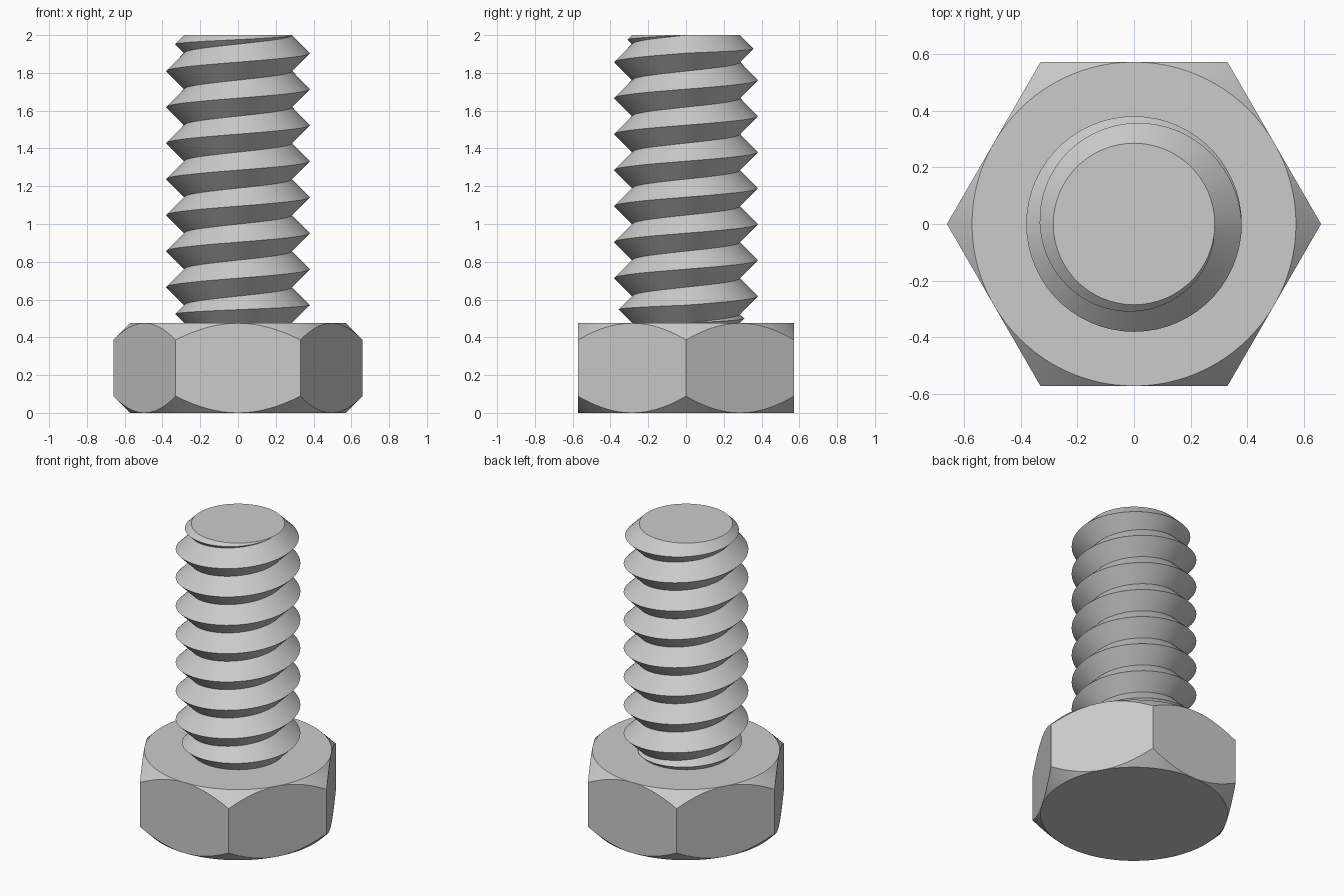
import bpy
import bmesh
from math import cos, sin, pi, radians

cube = bpy.data.objects.get("Cube")
if cube:
    bpy.data.objects.remove(cube, do_unlink=True)

HEAD_TOP, TOP = 0.475, 2.0
FLAT = 0.5716                 # centre to flat of the hexagon
ROOT = 0.285                  # thread root radius
TURNS, STEPS = 8, 60          # thread turns and segments per turn
PITCH = (TOP - HEAD_TOP) / TURNS
SIDE_STEPS = 16               # segments along each hexagon side

steel = bpy.data.materials.new("steel_grey")
steel.use_nodes = True
colour = (0.6, 0.6, 0.6, 1)
steel.diffuse_color = colour
steel.node_tree.nodes["Principled BSDF"].inputs["Base Color"].default_value = colour


def loft(name, columns, caps):
    """Skin columns of (angle, radius, z) points; caps are (row, first, last)."""
    bm = bmesh.new()
    grid = [[bm.verts.new((r * cos(a), r * sin(a), z)) for a, r, z in col]
            for col in columns]
    for left, right in zip(grid, grid[1:]):
        for k in range(len(left) - 1):
            bm.faces.new((left[k], right[k], right[k + 1], left[k + 1]))
    for row, first, last in caps:
        bm.faces.new([col[row] for col in grid[first:last]])
    bmesh.ops.remove_doubles(bm, verts=bm.verts, dist=1e-5)
    bmesh.ops.recalc_face_normals(bm, faces=bm.faces)
    mesh = bpy.data.meshes.new(name)
    bm.to_mesh(mesh)
    bm.free()
    mesh.materials.append(steel)
    obj = bpy.data.objects.new(name, mesh)
    bpy.context.collection.objects.link(obj)
    bpy.ops.object.select_all(action="DESELECT")
    obj.select_set(True)
    bpy.context.view_layer.objects.active = obj
    bpy.ops.object.shade_smooth_by_angle(angle=radians(30))
    return obj


# Hexagonal head, both ends chamfered by a 45 degree cone
def head_column(i):
    a = i * pi / 3 / SIDE_STEPS
    r = FLAT / cos(a % (pi / 3) - pi / 6)
    drop = r - FLAT
    return [(a, FLAT, 0), (a, r, drop), (a, r, HEAD_TOP - drop), (a, FLAT, HEAD_TOP)]


around = 6 * SIDE_STEPS
loft("hex_head", [head_column(i) for i in range(around + 1)],
     [(0, 0, around), (3, 0, around)])


# Right-hand V thread that grows out of the head and fades into the tip
def thread_column(i):
    turn = i / STEPS
    a = 2 * pi * (i % STEPS) / STEPS
    low = HEAD_TOP + PITCH * max(turn - 1, 0)
    high = HEAD_TOP + PITCH * min(turn, TURNS)
    half = (high - low) / 2
    return [(a, ROOT, low), (a, ROOT + half, low + half), (a, ROOT, high)]


end = (TURNS + 1) * STEPS
loft("threaded_shank", [thread_column(i) for i in range(end + 1)],
     [(2, TURNS * STEPS, end)])
